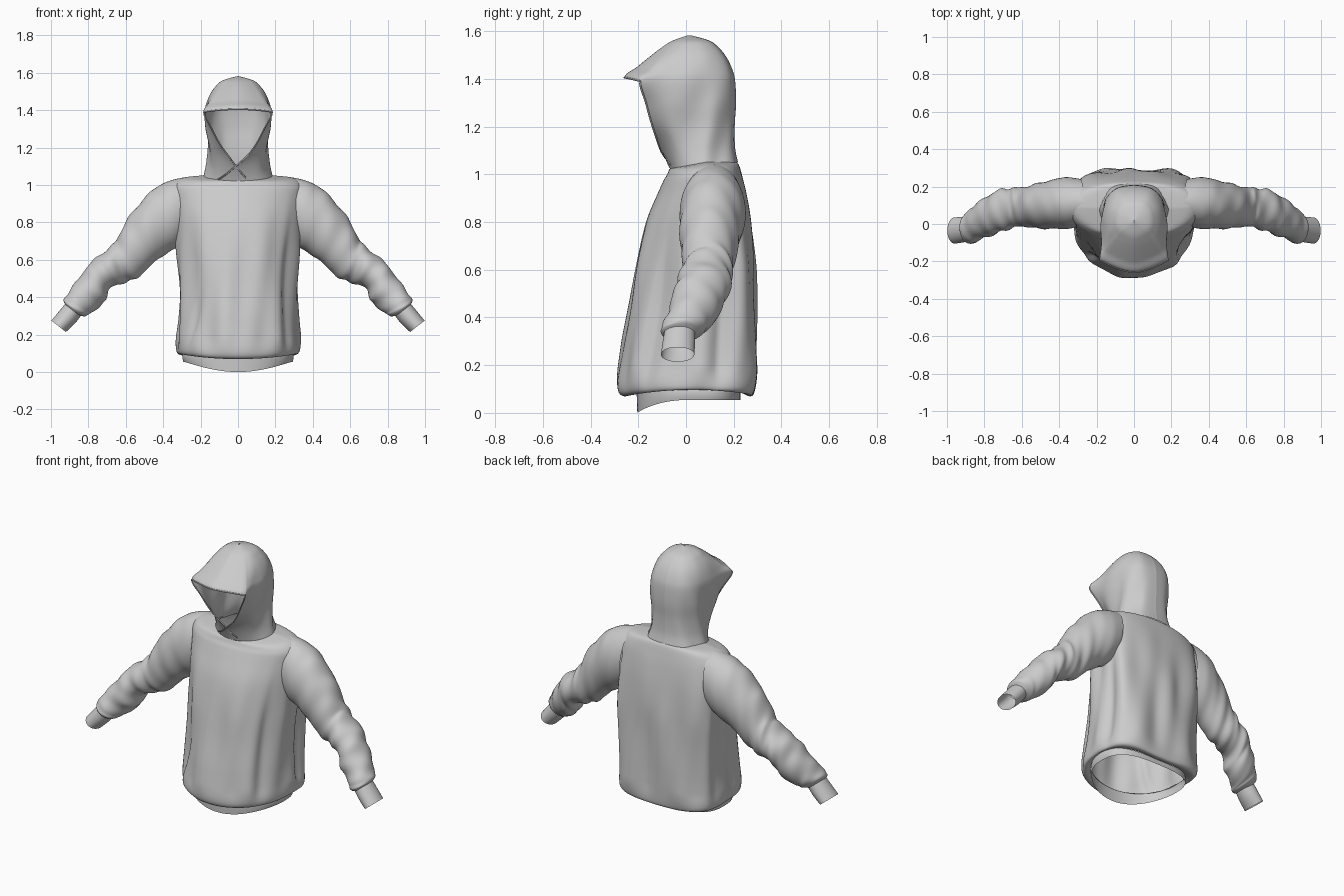
import bpy, bmesh
from math import sin, cos, pi, exp
from mathutils import Vector

if "Cube" in bpy.data.objects:
    bpy.data.objects.remove(bpy.data.objects["Cube"])


def clamp(v):
    return max(0.0, min(1.0, v))


def smooth_keys(keys, steps):
    """Catmull-Rom interpolation through tuples of any length."""
    out = []
    for i in range(len(keys) - 1):
        p0, p1 = keys[max(i - 1, 0)], keys[i]
        p2, p3 = keys[i + 1], keys[min(i + 2, len(keys) - 1)]
        for s in range(steps):
            t = s / steps
            out.append(tuple(
                b + 0.5 * t * (c - a + t * (2 * a - 5 * b + 4 * c - d + t * (3 * (b - c) + d - a)))
                for a, b, c, d in zip(p0, p1, p2, p3)))
    out.append(tuple(keys[-1]))
    return out


def sheet(name, rows, closed=True, skip=None, mirror=False, sharp=60):
    """Skin a grid of points; skip(i, j, centre) leaves holes."""
    bm = bmesh.new()
    grid = [[bm.verts.new(p) for p in row] for row in rows]
    n = len(rows[0])
    for i in range(len(rows) - 1):
        for j in range(n if closed else n - 1):
            k = (j + 1) % n
            quad = [grid[i][j], grid[i][k], grid[i + 1][k], grid[i + 1][j]]
            centre = sum((v.co for v in quad), Vector()) / 4
            if not (skip and skip(i, j, centre)):
                bm.faces.new(quad)
    bmesh.ops.delete(bm, geom=[v for v in bm.verts if not v.link_faces], context='VERTS')
    bmesh.ops.remove_doubles(bm, verts=bm.verts, dist=0.0004)
    bmesh.ops.recalc_face_normals(bm, faces=bm.faces)
    me = bpy.data.meshes.new(name)
    bm.to_mesh(me)
    bm.free()
    ob = bpy.data.objects.new(name, me)
    bpy.context.collection.objects.link(ob)
    if mirror:
        ob.modifiers.new("Mirror", 'MIRROR').merge_threshold = 0.002
    bpy.ops.object.select_all(action='DESELECT')
    ob.select_set(True)
    bpy.context.view_layer.objects.active = ob
    bpy.ops.object.shade_smooth_by_angle(angle=sharp * pi / 180)


def body_ring(hw, front, back, n_back, count=112, n_front=2.1):
    """Round-fronted, square-backed outline: (x, y, angle)."""
    cy = front + 0.55 * (back - front)
    ring = []
    for j in range(count):
        a = 2 * pi * j / count
        c, s = cos(a), sin(a)
        n = n_back if s > 0 else n_front
        r = (abs(c) ** n + abs(s) ** n) ** (-1 / n)
        ring.append((hw * r * c, cy + r * s * (back - cy if s > 0 else cy - front), a))
    return ring


# Torso: z, half width, front y, back y, back squareness
torso_keys = [
    (0.112, 0.290, -0.205, 0.23, 3.0), (0.098, 0.318, -0.262, 0.275, 3.8),
    (0.14, 0.328, -0.287, 0.290, 4.5), (0.28, 0.317, -0.268, 0.290, 4.5),
    (0.45, 0.314, -0.238, 0.288, 4.3), (0.64, 0.325, -0.207, 0.284, 4.0),
    (0.80, 0.335, -0.168, 0.270, 3.6), (0.92, 0.345, -0.118, 0.252, 3.0),
    (0.995, 0.345, -0.085, 0.235, 2.6), (1.038, 0.295, -0.073, 0.222, 2.4),
    (1.052, 0.175, -0.070, 0.210, 2.1)]
rows = []
for z, hw, f, b, n in smooth_keys(torso_keys, 7):
    amp = 0.008 * clamp((z - 0.09) / 0.1) * clamp((1.0 - z) / 0.4)
    row = []
    for x, y, a in body_ring(hw, f, b, n):
        # Diagonal drapes, side pleats and one long crease low on the front
        d = amp * (sin(7 * a + 5 * z) + 0.6 * sin(13 * a - 4 * z + 1))
        d -= 1.5 * amp * sum(exp(-((a - c - 0.12 * z) / 0.11) ** 2) for c in (0.40, 2.60, 5.6))
        d -= 0.02 * exp(-((a - 3.75 - 0.8 * (z - 0.1)) / 0.08) ** 2 - ((z - 0.28) / 0.12) ** 2)
        k = 1 + d / 0.3
        dip = 0.03 * clamp((z - 0.98) / 0.07) * max(0, -sin(a))
        dip += 0.028 * clamp((0.3 - z) / 0.2) * sin(a) ** 2
        row.append((x * k, y * k, z - dip))
    rows.append(row)


def armhole(i, j, c):
    return abs(c.x) > 0.28 and ((c.y - 0.11) / 0.105) ** 2 + ((c.z - 0.86) / 0.14) ** 2 < 1


sheet("torso", rows, skip=armhole)

# Hem band, dipping at the front
rows = []
for t in (0, 0.3, 0.6, 0.85, 1):
    row = []
    for x, y, a in body_ring(0.292 + 0.006 * sin(pi * t), -0.207 + 0.003 * t, 0.228, 3.0):
        low = 0.055 - 0.055 * max(0, -sin(a)) ** 2.5
        top = 0.112 - 0.026 * sin(a) ** 2
        row.append((x, y, top + (low - top) * t))
    rows.append(row)
sheet("hem_band", rows)


def tube_rows(keys, steps, count=48, fold=0.0):
    """Rings given by upper (x, z), lower (x, z), centre y, half depth, fold weight."""
    rows = []
    for i, (ux, uz, lx, lz, yc, yh, w) in enumerate(smooth_keys(keys, steps)):
        t = i / steps
        row = []
        for j in range(count):
            a = 2 * pi * j / count
            k = 1 + fold * w * (sin(4.2 * t + 2 * sin(a)) + 0.6 * sin(6.5 * t - 3 * a))
            row.append(((ux + lx) / 2 + (ux - lx) / 2 * cos(a) * k, yc + yh * sin(a) * k,
                        (uz + lz) / 2 + (uz - lz) / 2 * cos(a) * k))
        rows.append(row)
    return rows


# Sleeves with compression folds at elbow and wrist
sleeve_keys = [
    (0.270, 1.044, 0.300, 0.69, 0.115, 0.125, 0), (0.380, 1.018, 0.335, 0.66, 0.112, 0.138, 0.2),
    (0.470, 0.960, 0.42, 0.61, 0.105, 0.130, 0.5), (0.565, 0.855, 0.495, 0.54, 0.095, 0.117, 0.8),
    (0.635, 0.735, 0.565, 0.49, 0.092, 0.104, 1), (0.675, 0.675, 0.635, 0.47, 0.085, 0.108, 1.2),
    (0.755, 0.615, 0.69, 0.44, 0.07, 0.112, 1), (0.82, 0.545, 0.715, 0.37, 0.045, 0.108, 1),
    (0.885, 0.455, 0.785, 0.318, 0.012, 0.096, 1), (0.930, 0.392, 0.81, 0.300, -0.02, 0.087, 0.8),
    (0.925, 0.362, 0.845, 0.300, -0.028, 0.066, 0)]
sheet("sleeve", tube_rows(sleeve_keys, 7, fold=0.035), mirror=True)

# Cuffs
cuff_keys = [(0.918, 0.372, 0.835, 0.308, -0.026, 0.064, 0),
             (0.955, 0.327, 0.870, 0.262, -0.030, 0.068, 0),
             (0.998, 0.275, 0.920, 0.214, -0.035, 0.070, 0)]
sheet("cuff", tube_rows(cuff_keys, 4), mirror=True)

# Hood half: z, half width, back y, widest y, opening half width, opening y, front centre y
hood_keys = [
    (1.030, 0.180, 0.218, 0.07, -0.07, -0.080, -0.09), (1.10, 0.165, 0.206, 0.06, 0.000, -0.105, -0.12),
    (1.20, 0.160, 0.204, 0.05, 0.085, -0.140, -0.17), (1.30, 0.170, 0.210, 0.03, 0.140, -0.168, -0.22),
    (1.39, 0.174, 0.206, 0.02, 0.184, -0.192, -0.258), (1.44, 0.166, 0.194, 0.02, 0.155, -0.145, -0.204),
    (1.49, 0.146, 0.170, 0.02, 0.122, -0.100, -0.148), (1.53, 0.117, 0.138, 0.02, 0.092, -0.062, -0.100),
    (1.56, 0.080, 0.098, 0.02, 0.062, -0.030, -0.055), (1.582, 0.002, 0.02, 0.015, 0.001, 0.01, 0.008)]
STEPS = 6
BRIM = 4 * STEPS


def hood_half(side_name, sx, cross, push):
    """One side of the hood; the front panels cross over below the chin."""
    rows, edge = [], []
    for i, (z, w, b, ym, o, f, fc) in enumerate(smooth_keys(hood_keys, STEPS)):
        low = clamp((1.16 - z) / 0.13)
        o -= cross * low
        f += push * low
        d = b - ym
        arc = smooth_keys([(0, b), (0.55 * w, b - 0.1 * d), (0.9 * w, b - 0.5 * d), (w, ym),
                           (o + 0.78 * (w - o), f + 0.42 * (ym - f)), (o, f)], 6)
        row = []
        for j, (x, y) in enumerate(arc):
            # Soft folds gathering towards the neck; collar wraps and sinks at the front
            g = 0.007 * sin(pi * j / (len(arc) - 1)) * clamp((1.5 - z) / 0.2)
            x += g * sin(0.55 * j + 16 * z) * min(1, j / 6)
            if j > 18 and low:
                y += 4.0 * min(x, 0) ** 2 - 0.02 * low * sin(pi * (j - 18) / 12)
            row.append((sx * x, y, z - 0.015 * low * clamp(-y / 0.08) + 0.02 * low * clamp(y / 0.2)))
        if i < BRIM:
            edge.append(row[-1])
        side = len(row) - 1
        for k in range(1, 9):
            t = 1 - k / 8
            lift = 0.015 * (1 - t * t) * clamp(1 - (z - 1.39) / 0.17)
            row.append((sx * o * t, fc + (f - fc) * t ** 1.6, z + lift))
        rows.append(row)
    sheet("hood_" + side_name, rows, closed=False,
          skip=lambda i, j, c: j >= side and i < BRIM)

    # Stitched hem rolled round this side of the face opening
    path = [Vector(p) for p in edge + rows[BRIM][side:]]
    ring_rows = []
    for i, p in enumerate(path):
        d = (path[min(i + 1, len(path) - 1)] - path[max(i - 1, 0)]).normalized()
        u = d.cross(Vector((0, 1, 0))).normalized()
        v = d.cross(u)
        ring_rows.append([p + 0.004 * (u * cos(k * pi / 4) + v * sin(k * pi / 4)) for k in range(8)])
    sheet("hood_hem_" + side_name, ring_rows)


hood_half("over_panel", 1, 0.045, 0.002)
hood_half("under_panel", -1, -0.01, 0.022)
